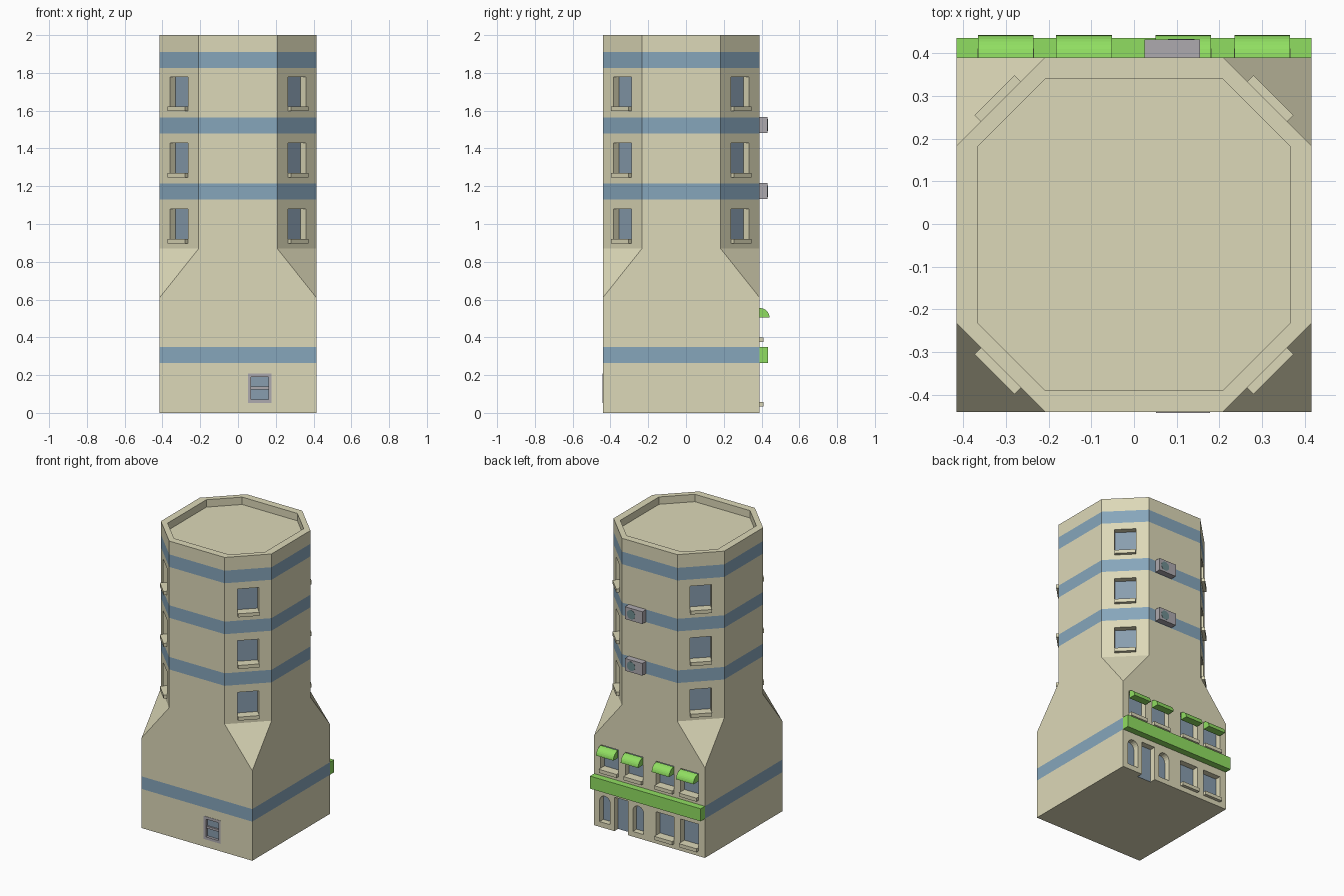
import bpy, bmesh
from math import pi, cos, sin, radians
from mathutils import Matrix, Vector

if "Cube" in bpy.data.objects:
    bpy.data.objects.remove(bpy.data.objects["Cube"])


def material(name, rgb):
    m = bpy.data.materials.new(name)
    m.diffuse_color = (*rgb, 1)
    m.use_nodes = True
    m.node_tree.nodes["Principled BSDF"].inputs["Base Color"].default_value = m.diffuse_color
    return m


WALL = material("wall_cream", (0.72, 0.69, 0.48))
BLUE = material("band_blue", (0.24, 0.38, 0.50))
GLASS = material("glass_blue", (0.25, 0.34, 0.43))
GREEN = material("shop_green", (0.28, 0.73, 0.12))
GREY = material("metal_grey", (0.42, 0.40, 0.43))
FAN = material("fan_teal", (0.16, 0.27, 0.28))

CY, HALF, CH = -0.025, 0.415, 0.207   # body centre y, half width, corner cut


def make(name, bm, *mats):
    bmesh.ops.recalc_face_normals(bm, faces=bm.faces)
    me = bpy.data.meshes.new(name)
    bm.to_mesh(me)
    bm.free()
    for m in mats:
        me.materials.append(m)
    ob = bpy.data.objects.new(name, me)
    bpy.context.collection.objects.link(ob)
    return ob


def add_prism(bm, pts, depth, mat):
    """Extrude a closed list of 3D points along a vector, placed by mat."""
    a = [bm.verts.new(mat @ Vector(p)) for p in pts]
    b = [bm.verts.new(mat @ (Vector(p) + Vector(depth))) for p in pts]
    n = len(pts)
    bm.faces.new(a)
    bm.faces.new(b[::-1])
    for i in range(n):
        bm.faces.new((a[i], b[i], b[(i + 1) % n], a[(i + 1) % n]))


def add_box(bm, x, y, z, mat=Matrix()):
    pts = [(x[0], y[0], z[0]), (x[1], y[0], z[0]), (x[1], y[0], z[1]), (x[0], y[0], z[1])]
    add_prism(bm, pts, (0, y[1] - y[0], 0), mat)


def box(name, x, y, z, mat, frame=Matrix()):
    bm = bmesh.new()
    add_box(bm, x, y, z, frame)
    return make(name, bm, mat)


def wall(angle, dist, x=0):
    """Frame on a wall: local +y points outward, origin on the wall surface."""
    return Matrix.Translation((0, CY, 0)) @ Matrix.Rotation(radians(angle), 4, 'Z') @ Matrix.Translation((x, dist, 0))


# Tower body: stacked rings (z, half width, corner cut, material of the strip below)
bm = bmesh.new()
levels = [(0, HALF, 0, 0), (0.265, HALF, 0, 0), (0.35, HALF, 0, 1), (0.61, HALF, 0, 0), (0.87, HALF, CH, 0)]
for z in (1.13, 1.48, 1.825):
    levels += [(z, HALF, CH, 0), (z + 0.085, HALF, CH, 1)]
levels += [(2, HALF, CH, 0), (2, HALF - 0.05, CH - 0.049, 0), (1.95, HALF - 0.05, CH - 0.049, 0)]
prev = None
for z, h, c, mi in levels:
    ring = []
    for k in range(4):
        r = Matrix.Rotation(k * pi / 2, 3, 'Z')
        for p in ((h, -h + c, z), (h, h - c, z)):
            ring.append(bm.verts.new(r @ Vector(p) + Vector((0, CY, 0))))
    if prev:
        for i in range(8):
            j = (i + 1) % 8
            bm.faces.new((prev[i], prev[j], ring[j], ring[i])).material_index = mi
    else:
        bm.faces.new(ring[::-1])
    prev = ring
bm.faces.new(prev)
bmesh.ops.remove_doubles(bm, verts=bm.verts, dist=1e-5)
body = make("tower_body", bm, WALL, BLUE)

cut = bmesh.new()
DEEP = 0.042


def window(name, frame, z):
    """Recessed window with pane and projecting sill, bottom at z."""
    add_box(cut, (-0.067, 0.067), (-DEEP, 0.05), (z, z + 0.182), frame)
    box(name + "_glass", (-0.067, 0.067), (-DEEP - 0.005, -DEEP + 0.002), (z, z + 0.182), GLASS, frame)
    box(name + "_sill", (-0.066, 0.066), (-DEEP, 0.021), (z, z + 0.024), WALL, frame)


# Windows on the four cut corners, three floors
diag = (2 * HALF - CH) / 2 ** 0.5
for angle in (45, 135, 225, 315):
    for z in (0.897, 1.247, 1.597):
        window("corner_window", wall(angle, diag), z)

# Shop side windows, awnings above the upper row
for x in (-0.30, -0.117, 0.115, 0.30):
    f = wall(0, HALF, x)
    window("upper_shop_window", f, 0.376)
    if x < 0:
        window("lower_shop_window", f, 0.033)
    bm = bmesh.new()
    arc = [(-0.065, 0.052 * cos(a * pi / 16), 0.505 + 0.05 * sin(a * pi / 16)) for a in range(9)]
    add_prism(bm, [(-0.065, 0, 0.505)] + arc, (0.13, 0, 0), f)
    make("awning", bm, GREEN)

# Arched windows beside the door
for x in (0.335, 0.085):
    f = wall(0, HALF, x)
    arch = [(-0.04, -DEEP, 0.035), (0.04, -DEEP, 0.035)]
    arch += [(0.04 * cos(a * pi / 10), -DEEP, 0.177 + 0.04 * sin(a * pi / 10)) for a in range(11)]
    add_prism(cut, arch, (0, 0.09, 0), f)
    bm = bmesh.new()
    add_prism(bm, [(p[0], -DEEP - 0.005, p[2]) for p in arch], (0, 0.007, 0), f)
    make("arched_glass", bm, GLASS)

# Entrance door
f = wall(0, HALF, 0.212)
add_box(cut, (-0.052, 0.052), (-DEEP, 0.05), (-0.05, 0.23), f)
box("entrance_door", (-0.052, 0.052), (-DEEP - 0.005, -DEEP + 0.002), (0, 0.23), GLASS, f)

# Shop fascia
box("shop_fascia", (-HALF, HALF), (0, 0.045), (0.265, 0.35), GREEN, wall(0, HALF))

# Small sash window on the front
f = wall(180, HALF, -0.115)
add_box(cut, (-0.062, 0.062), (-0.02, 0.05), (0.053, 0.207), f)
box("front_glass", (-0.062, 0.062), (-0.025, -0.016), (0.053, 0.207), GLASS, f)
for s in (-1, 1):
    box("front_frame_side", sorted((s * 0.047, s * 0.063)), (-0.02, 0.002), (0.052, 0.208), GREY, f)
for z0, z1, y in ((0.052, 0.07, 0.002), (0.125, 0.14, -0.006), (0.19, 0.208, 0.002)):
    box("front_frame_rail", (-0.047, 0.047), (-0.02, y), (z0, z1), GREY, f)

# Air conditioners with round fans
for z in (1.133, 1.483):
    f = wall(0, HALF, 0.09)
    box("air_conditioner", (-0.065, 0.065), (0, 0.042), (z, z + 0.083), GREY, f)
    bm = bmesh.new()
    disc = [(0.02 + 0.031 * cos(a * pi / 8), 0.04, z + 0.041 + 0.031 * sin(a * pi / 8)) for a in range(16)]
    add_prism(bm, disc, (0, 0.003, 0), f)
    make("fan", bm, FAN)

# Carve all openings out of the body
cutter = make("opening_cutter", cut, WALL, BLUE)
cutter.hide_render = True
mod = body.modifiers.new("openings", 'BOOLEAN')
mod.operation, mod.solver, mod.object = 'DIFFERENCE', 'EXACT', cutter
bpy.context.view_layer.objects.active = body
bpy.ops.object.modifier_apply(modifier=mod.name)
bpy.data.objects.remove(cutter)
